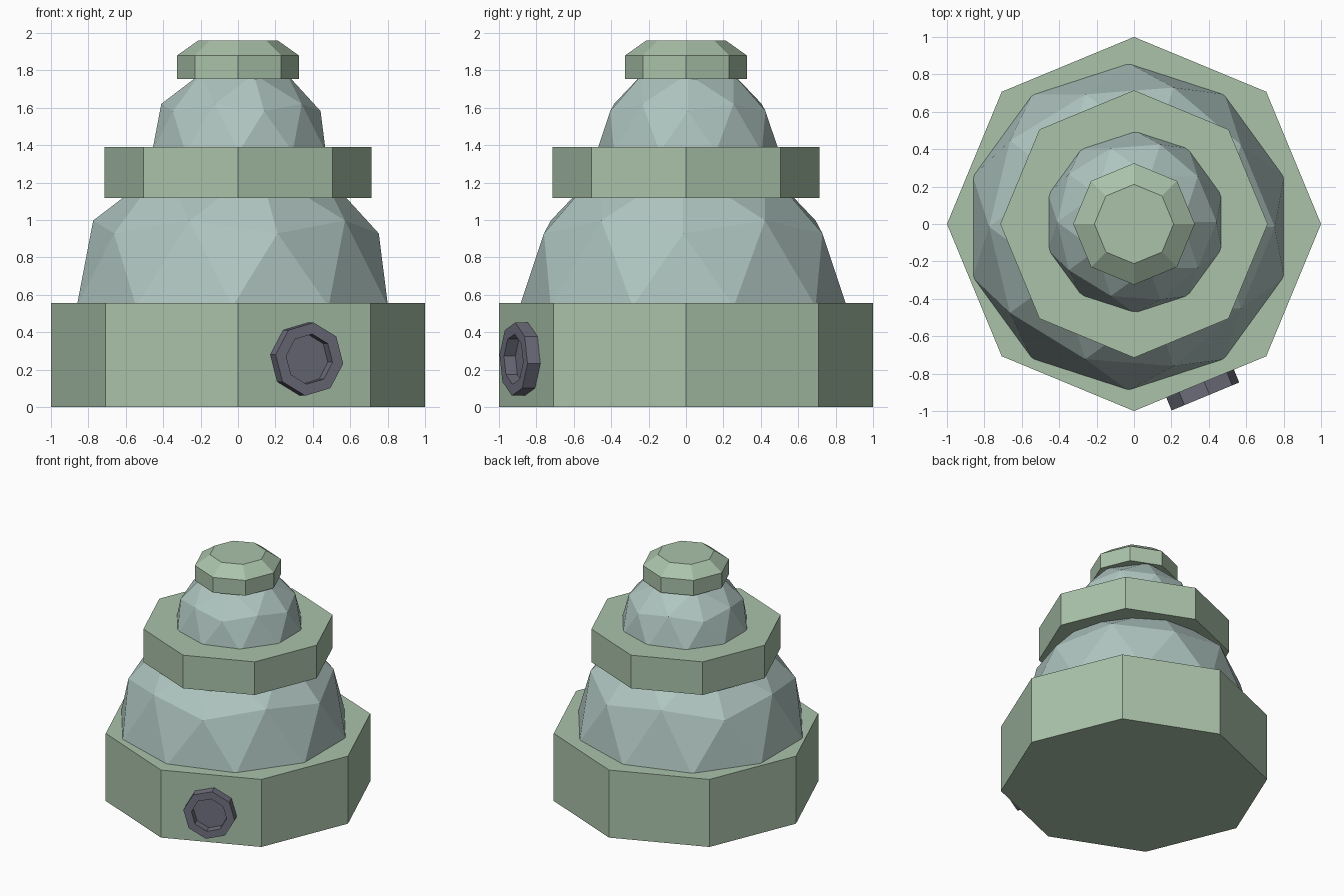
import bpy, bmesh, math
from mathutils import Matrix, Vector

if "Cube" in bpy.data.objects:
    bpy.data.objects.remove(bpy.data.objects["Cube"])


def material(name, rgb):
    m = bpy.data.materials.new(name)
    m.diffuse_color = (*rgb, 1)
    m.use_nodes = True
    m.node_tree.nodes["Principled BSDF"].inputs["Base Color"].default_value = m.diffuse_color
    return m


GREEN = material("sage_green", (0.40, 0.54, 0.40))
PALE = material("pale_teal", (0.43, 0.56, 0.53))
DARK = material("slate", (0.16, 0.16, 0.21))


def finish(bm, name, mat, matrix=None):
    bmesh.ops.recalc_face_normals(bm, faces=bm.faces)
    mesh = bpy.data.meshes.new(name)
    bm.to_mesh(mesh)
    bm.free()
    mesh.materials.append(mat)
    ob = bpy.data.objects.new(name, mesh)
    if matrix:
        ob.matrix_world = matrix
    bpy.context.collection.objects.link(ob)


def octagon(name, profile, mat, matrix=None, sides=8):
    """Closed octagonal solid from (radius, height) profile points."""
    bm = bmesh.new()
    rings = [[bm.verts.new((r * math.cos(k * math.tau / sides),
                            r * math.sin(k * math.tau / sides), z))
              for k in range(sides)] for r, z in profile]
    for a, b in zip(rings, rings[1:]):
        for k in range(sides):
            j = (k + 1) % sides
            bm.faces.new((a[k], a[j], b[j], b[k]))
    bm.faces.new(rings[0][::-1])
    bm.faces.new(rings[-1])
    finish(bm, name, mat, matrix)


def dome(name, radius, centre):
    """Upper half of a low-poly icosphere, base closed."""
    bm = bmesh.new()
    bmesh.ops.create_icosphere(bm, subdivisions=2, radius=radius)
    low = [v for v in bm.verts if v.co.z < -0.01]
    bmesh.ops.delete(bm, geom=low, context='VERTS')
    bmesh.ops.holes_fill(bm, edges=[e for e in bm.edges if e.is_boundary], sides=0)
    finish(bm, name, PALE, Matrix.Translation(centre))


# Stacked tiers
octagon("base", [(1, 0), (1, 0.555)], GREEN)
dome("lower_dome", 0.875, (-0.03, -0.015, 0.537))
octagon("middle_collar", [(0.715, 1.118), (0.715, 1.39)], GREEN)
dome("upper_dome", 0.488, (0.005, 0.01, 1.364))
octagon("top_cap", [(0.325, 1.755), (0.325, 1.88), (0.212, 1.96)], GREEN)

# Recessed round port on one front face of the base
a = math.radians(-67.5)
n = Vector((math.cos(a), math.sin(a), 0))
up = Vector((0, 0, 1))
axes = Matrix((up.cross(n), up, n)).transposed().to_4x4()
place = (Matrix.Translation(n * 0.90 + up * 0.256) @ axes
         @ Matrix.Rotation(math.radians(-7), 4, 'Z'))
octagon("port_ring", [(0.197, 0), (0.197, 0.098), (0.135, 0.098), (0.135, 0.032)],
        DARK, place)
